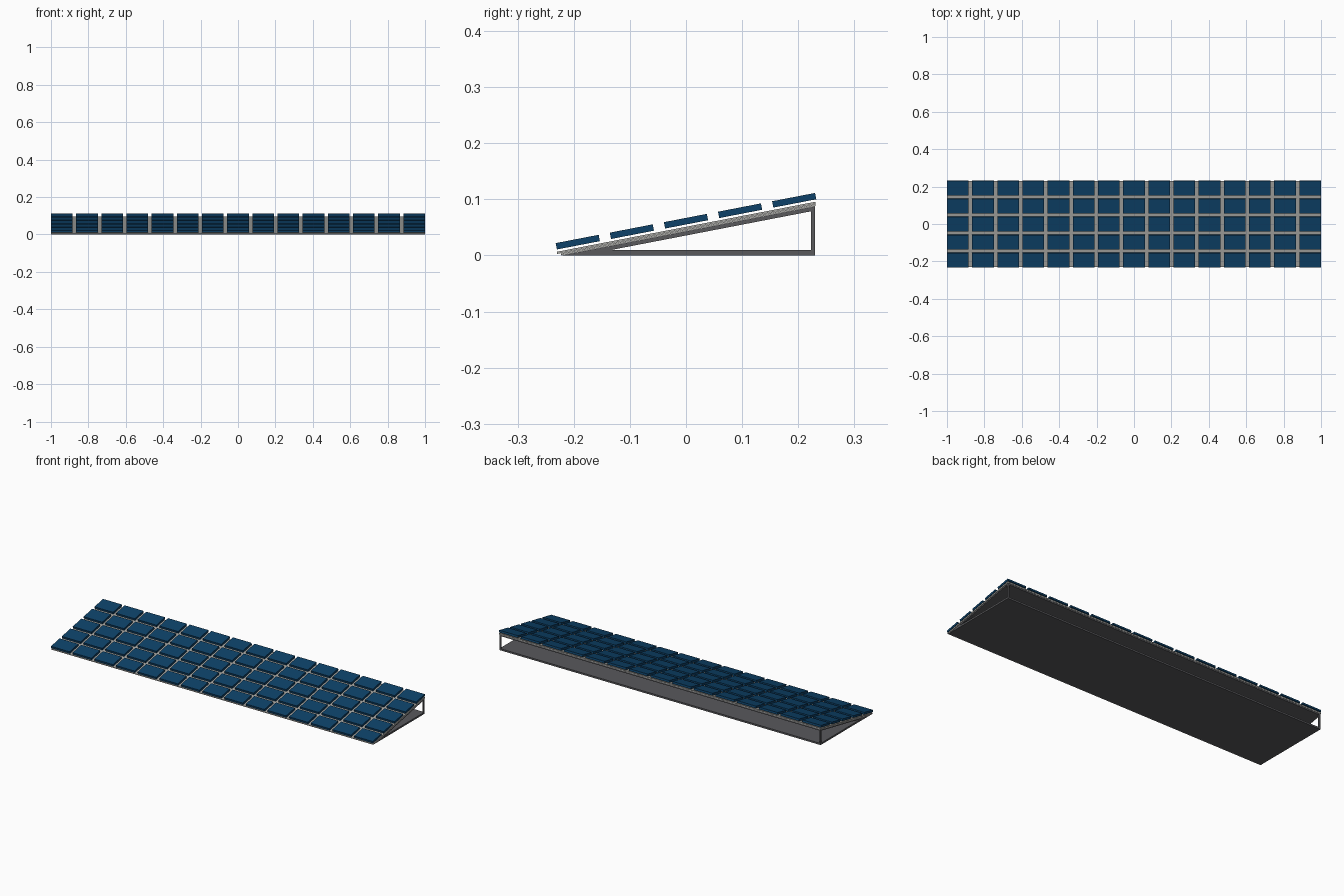
import bpy, bmesh, math
from mathutils import Matrix

if "Cube" in bpy.data.objects:
    bpy.data.objects.remove(bpy.data.objects["Cube"])

SLOPE = 0.1935
TILT = math.atan(SLOPE)
COLS, ROWS = 15, 5
TILE_W, TILE_L, TILE_H = 0.116, 0.078, 0.0115
PITCH_X, PITCH_Y = (2.0 - TILE_W) / (COLS - 1), 0.0982


def material(name, rgb):
    m = bpy.data.materials.new(name)
    m.diffuse_color = (*rgb, 1)
    m.use_nodes = True
    m.node_tree.nodes["Principled BSDF"].inputs["Base Color"].default_value = m.diffuse_color
    return m


blue = material("panel_blue", (0.004, 0.053, 0.14))
silver = material("silver_grey", (0.38, 0.38, 0.36))
dark = material("dark_grey", (0.1, 0.1, 0.107))


def add_object(name, bm, mat):
    bmesh.ops.recalc_face_normals(bm, faces=bm.faces)
    me = bpy.data.meshes.new(name)
    bm.to_mesh(me)
    bm.free()
    me.materials.append(mat)
    ob = bpy.data.objects.new(name, me)
    bpy.context.collection.objects.link(ob)
    return ob


def box(name, size, loc, mat, tilt=0.0):
    bm = bmesh.new()
    bmesh.ops.create_cube(bm, size=1, matrix=Matrix.Diagonal((*size, 1)))
    ob = add_object(name, bm, mat)
    ob.location = loc
    ob.rotation_euler.x = tilt
    return ob


def extrude_x(name, profile, x0, x1, mat):
    """Extrude a (y, z) profile along x."""
    bm = bmesh.new()
    face = bm.faces.new([bm.verts.new((x0, y, z)) for y, z in profile])
    r = bmesh.ops.extrude_face_region(bm, geom=[face])
    for v in r["geom"]:
        if isinstance(v, bmesh.types.BMVert):
            v.co.x = x1
    return add_object(name, bm, mat)


# Solar tiles: one tile repeated over the tilted plane
first_y = -(ROWS - 1) / 2 * PITCH_Y
tile = box("solar_tiles", (TILE_W, TILE_L, TILE_H),
           (-1 + TILE_W / 2, first_y * math.cos(TILT),
            0.061 + first_y * math.sin(TILT)), blue, TILT)
for name, count, step in (("columns", COLS, (PITCH_X, 0, 0)),
                          ("rows", ROWS, (0, PITCH_Y, 0))):
    arr = tile.modifiers.new(name, 'ARRAY')
    arr.count = count
    arr.use_relative_offset = False
    arr.use_constant_offset = True
    arr.constant_offset_displace = step


# Light backing sheets under the tiles
def sheet(name, top, thick, y0):
    prof = [(y0, top + SLOPE * y0), (0.231, top + SLOPE * 0.231),
            (0.231, top - thick + SLOPE * 0.231), (y0, top - thick + SLOPE * y0)]
    extrude_x(name, prof, -1, 1, mat=silver)


sheet("upper_backing_sheet", 0.051, 0.0038, -0.23)
sheet("lower_backing_sheet", 0.0468, 0.0036, -0.223)

# Dark wedge stand: sloped deck and ground plate
extrude_x("sloped_deck", [(-0.22, 0.0004), (0.23, 0.0875), (0.23, 0.0800),
                          (-0.18, 0.0007)], -0.998, 0.998, dark)
extrude_x("base_plate", [(-0.222, 0), (0.23, 0), (0.23, 0.0095),
                         (-0.171, 0.0095)], -0.998, 0.998, dark)

# Corner posts at the open back
for side, x in (("left", -0.994), ("right", 0.994)):
    box(side + "_back_post", (0.008, 0.0075, 0.076), (x, 0.22625, 0.044), dark)
